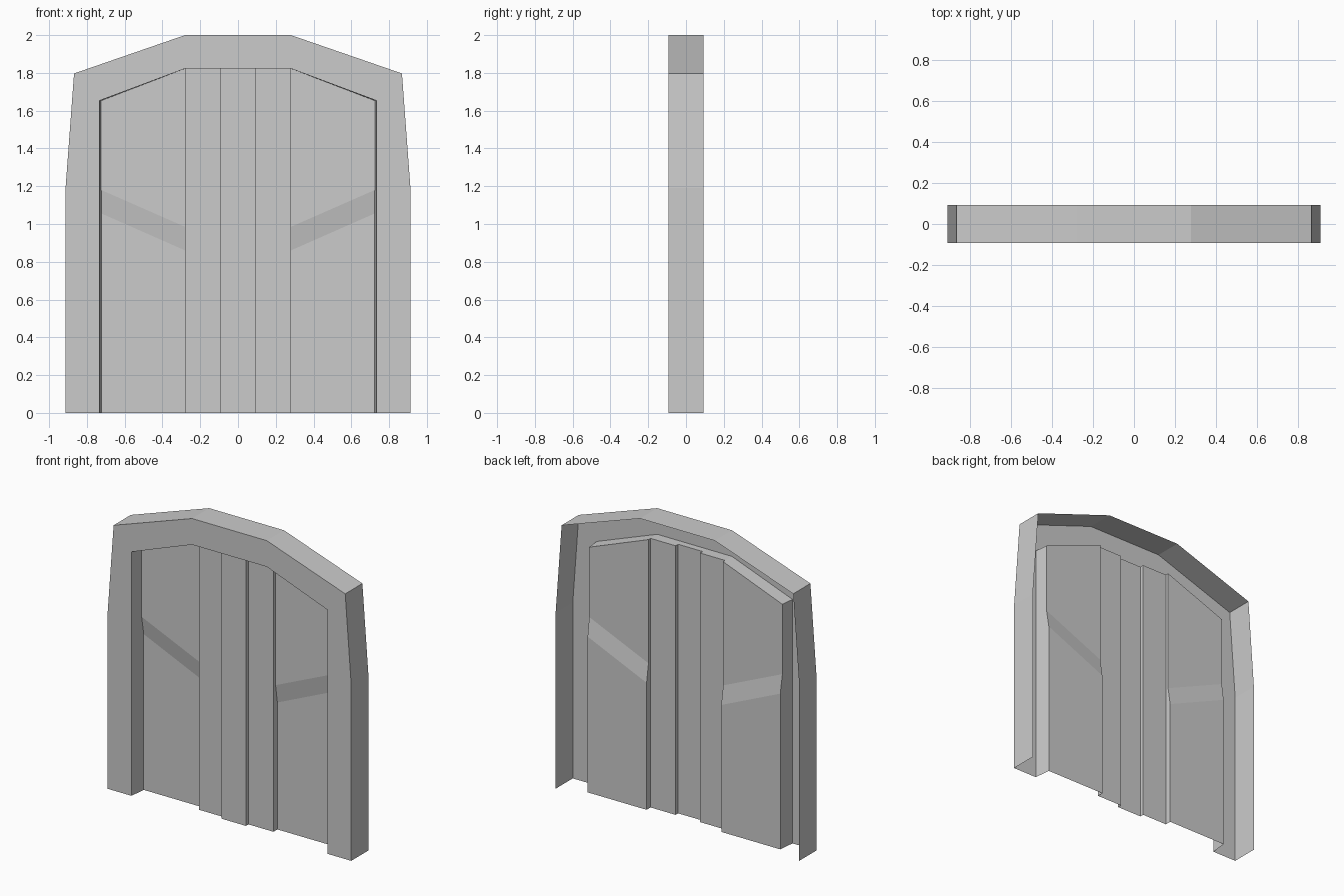
import bpy, bmesh

if "Cube" in bpy.data.objects:
    bpy.data.objects.remove(bpy.data.objects["Cube"])

# Depths (y) of the layers, front to back
FRONT, BACK = -0.092, 0.092
CENTRE, PLANK, UPPER, LOWER = -0.047, -0.02, 0.002, 0.022
TOP = 1.823      # top of the opening


def build(name, polys):
    """Mesh from right-half polygons, mirrored to the left, facing the front."""
    bm = bmesh.new()
    for p in polys:
        bm.faces.new([bm.verts.new(v) for v in p])
    bmesh.ops.remove_doubles(bm, verts=bm.verts, dist=1e-4)
    bmesh.ops.recalc_face_normals(bm, faces=bm.faces)
    if sum(f.normal.y * f.calc_area() for f in bm.faces) > 0:
        bmesh.ops.reverse_faces(bm, faces=bm.faces)
    me = bpy.data.meshes.new(name)
    bm.to_mesh(me)
    bm.free()
    ob = bpy.data.objects.new(name, me)
    bpy.context.collection.objects.link(ob)
    mir = ob.modifiers.new("mirror", 'MIRROR')
    mir.use_axis[0] = True
    mir.merge_threshold = 1e-4


def strip(a, b):
    """Quads between two polylines of equal length."""
    return [(a[i], a[i + 1], b[i + 1], b[i]) for i in range(len(a) - 1)]


def at(profile, y):
    return [(x, y, z) for x, z in profile]


# Frame: open-backed outer shell plus flat front border
outer = [(0.913, 0), (0.913, 1.19), (0.868, 1.797), (0.28, 2.0), (0, 2.0)]
inner = [(0.734, 0), (0.734, 1.19), (0.734, 1.653), (0.28, TOP), (0, TOP)]
build("door_frame",
      strip(at(outer, FRONT), at(outer, BACK)) + strip(at(outer, FRONT), at(inner, FRONT)))

# Side panels: lower sheet, sloping band, upper sheet
edge_out = [(0.722, LOWER, 0), (0.722, LOWER, 1.055), (0.724, UPPER, 1.18), (0.724, UPPER, 1.653)]
edge_in = [(0.28, LOWER, 0), (0.28, LOWER, 0.86), (0.28, UPPER, 0.985), (0.28, UPPER, TOP)]
jamb = [(0.734, FRONT, 1.653), (0.734, FRONT, 0)] + edge_out
riser = [(0.28, PLANK, TOP), (0.28, PLANK, 0)] + edge_in
lip = [(0.734, FRONT, 1.653), (0.28, FRONT, TOP), edge_in[-1], edge_out[-1]]
build("side_panels", strip(edge_out, edge_in) + [jamb, riser, lip])

# Centre planks: stepped section run up to the lintel
section = [(0, CENTRE), (0.092, CENTRE), (0.092, PLANK), (0.28, PLANK)]
low, high = ([(x, y, z) for x, y in section] for z in (0, TOP))
lintel = high + [(0.28, FRONT, TOP), (0, FRONT, TOP)]
build("centre_planks", strip(low, high) + [lintel])
